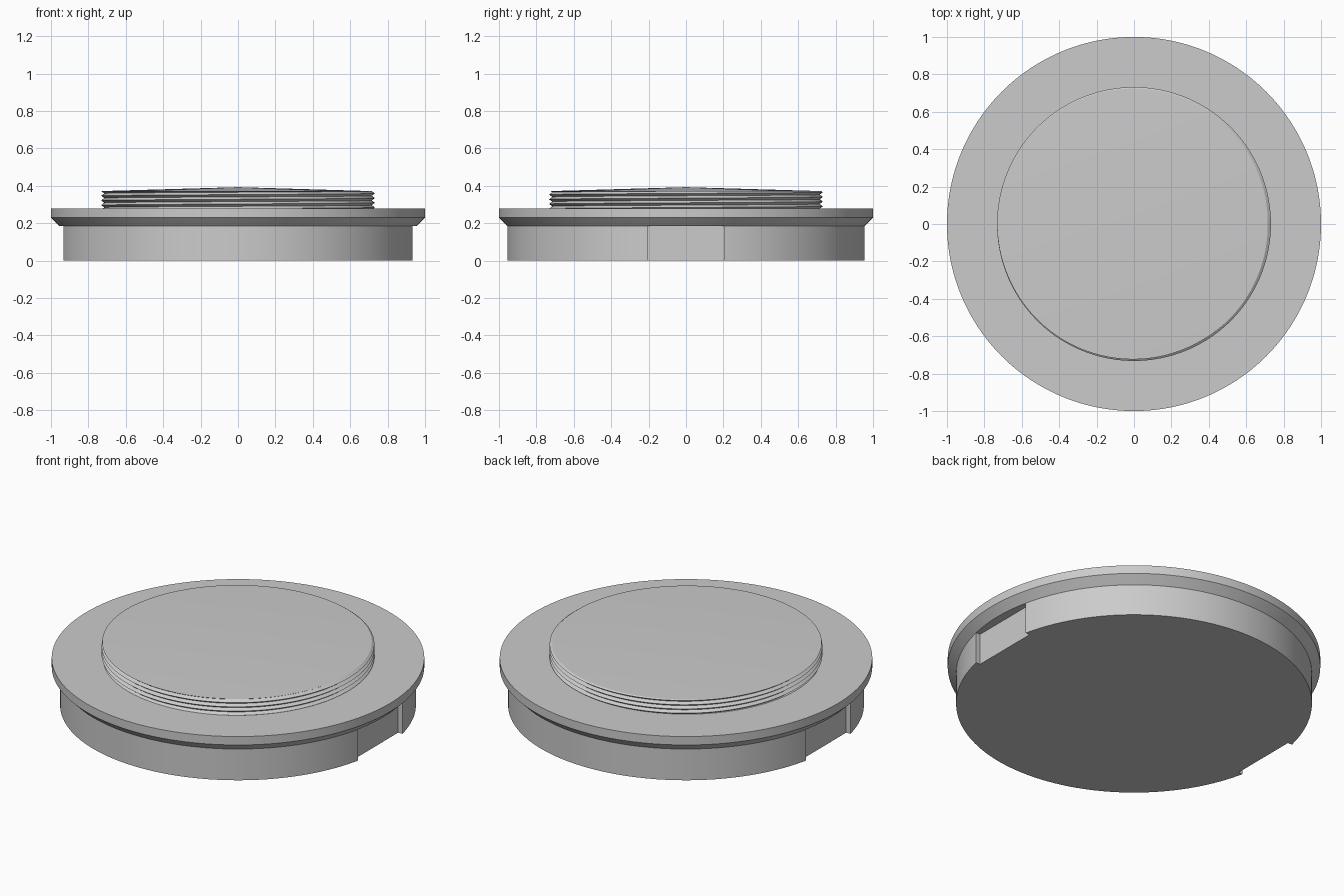
import bpy, bmesh, math

cube = bpy.data.objects.get("Cube")
if cube:
    bpy.data.objects.remove(cube, do_unlink=True)

TAU = 2 * math.pi
SEGMENTS = 192

grey = bpy.data.materials.new("plain grey")
grey.use_nodes = True
grey.diffuse_color = (0.6, 0.6, 0.6, 1)
grey.node_tree.nodes["Principled BSDF"].inputs["Base Color"].default_value = (0.6, 0.6, 0.6, 1)


def finish(bm, name, angle):
    """Turn a bmesh into a named, smooth-shaded object."""
    bmesh.ops.remove_doubles(bm, verts=bm.verts, dist=1e-5)
    bmesh.ops.recalc_face_normals(bm, faces=bm.faces)
    mesh = bpy.data.meshes.new(name)
    bm.to_mesh(mesh)
    bm.free()
    mesh.materials.append(grey)
    obj = bpy.data.objects.new(name, mesh)
    bpy.context.collection.objects.link(obj)
    bpy.ops.object.select_all(action="DESELECT")
    obj.select_set(True)
    bpy.context.view_layer.objects.active = obj
    bpy.ops.object.shade_smooth_by_angle(angle=math.radians(angle))
    return obj


def skin(bm, rings):
    """Bridge closed rings of equal length with quads."""
    rings = [[bm.verts.new(p) for p in ring] for ring in rings]
    n = len(rings[0])
    for low, high in zip(rings, rings[1:]):
        for i in range(n):
            j = (i + 1) % n
            bm.faces.new((low[i], low[j], high[j], high[i]))
    return rings


def circle(r, z):
    return [(r * math.cos(TAU * i / SEGMENTS), r * math.sin(TAU * i / SEGMENTS), z)
            for i in range(SEGMENTS)]


# Base drum with a wrench flat milled into each side
BASE_R, FLAT_X, FLAT_Y, BASE_TOP = 0.955, 0.905, 0.207, 0.185
start = math.asin(FLAT_Y / BASE_R)
half = []
for i in range(81):
    a = start + (math.pi - 2 * start) * i / 80
    half.append((BASE_R * math.cos(a), BASE_R * math.sin(a)))
half = [(FLAT_X, FLAT_Y)] + half + [(-FLAT_X, FLAT_Y)]
outline = half + [(-x, -y) for x, y in half]
bm = bmesh.new()
bottom, top = skin(bm, [[(x, y, z) for x, y in outline] for z in (0, BASE_TOP)])
bm.faces.new(bottom)
bm.faces.new(top)
finish(bm, "base_drum", 30)

# Flange with a chamfered underside
bm = bmesh.new()
rings = skin(bm, [circle(BASE_R, BASE_TOP), circle(1, 0.23), circle(1, 0.28)])
bm.faces.new(rings[0])
bm.faces.new(rings[-1])
finish(bm, "flange", 30)

# Threaded boss: a helical ridge ending in a shallow conical top
ROOT, DEPTH, PITCH = 0.715, 0.017, 0.025
Z_LOW, Z_HIGH, APEX = 0.27, 0.372, 0.393


def thread_radius(z, turn):
    phase = ((z - Z_HIGH) / PITCH - turn) % 1
    return ROOT + DEPTH * (1 - abs(2 * phase - 1))


rows = []
for k in range(-3, 12):
    row = []
    for i in range(SEGMENTS + 1):
        turn = i / SEGMENTS
        z = Z_HIGH + PITCH * (turn + k / 2 - 5)
        z = min(max(z, Z_LOW), Z_HIGH)
        r = thread_radius(z, turn)
        row.append((r * math.cos(TAU * turn), r * math.sin(TAU * turn), z))
    rows.append(row)

bm = bmesh.new()
for low, high in zip(rows, rows[1:]):
    for i in range(SEGMENTS):
        corners = []
        for p in (low[i], low[i + 1], high[i + 1], high[i]):
            if p not in corners:
                corners.append(p)
        if len(corners) > 2:
            bm.faces.new([bm.verts.new(p) for p in corners])
for i in range(SEGMENTS):
    rim = rows[-1]
    bm.faces.new([bm.verts.new(p) for p in (rim[i], rim[i + 1], (0, 0, APEX))])
finish(bm, "threaded_boss", 25)
